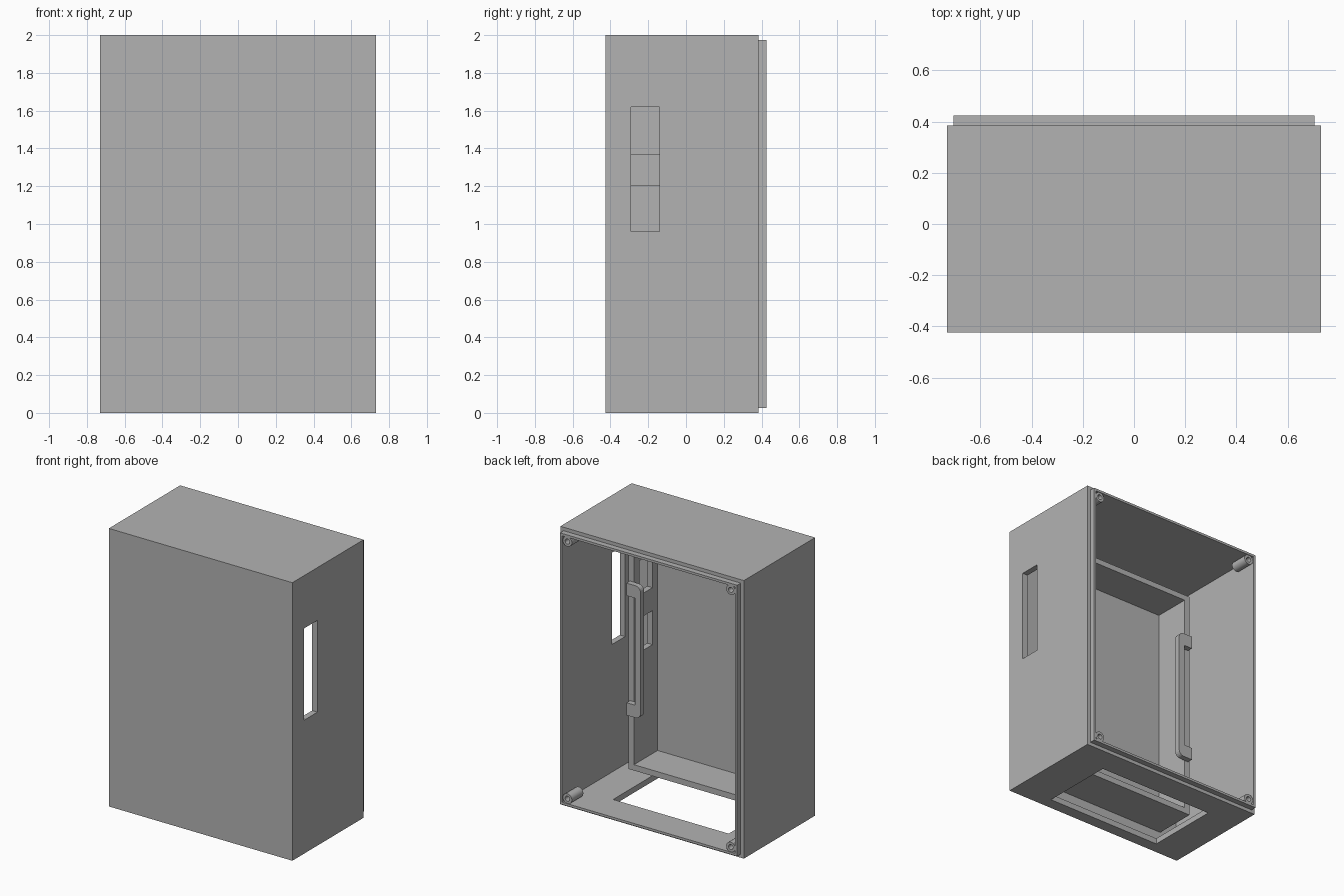
import bpy, bmesh, math

if "Cube" in bpy.data.objects:
    bpy.data.objects.remove(bpy.data.objects["Cube"])

grey = bpy.data.materials.new("light_grey")
grey.use_nodes = True
COLOUR = (0.45, 0.45, 0.45, 1)
grey.diffuse_color = COLOUR
grey.node_tree.nodes["Principled BSDF"].inputs["Base Color"].default_value = COLOUR


def finish(name, bm):
    bmesh.ops.recalc_face_normals(bm, faces=bm.faces)
    mesh = bpy.data.meshes.new(name)
    bm.to_mesh(mesh)
    bm.free()
    mesh.materials.append(grey)
    ob = bpy.data.objects.new(name, mesh)
    bpy.context.collection.objects.link(ob)
    return ob


def box(name, x, y, z):
    """Box from (low, high) ranges on each axis."""
    bm = bmesh.new()
    bmesh.ops.create_cube(bm, size=1)
    for v in bm.verts:
        v.co = [r[0] if c < 0 else r[1] for c, r in zip(v.co, (x, y, z))]
    return finish(name, bm)


def cylinder(name, radius, x, y, z):
    bm = bmesh.new()
    bmesh.ops.create_cone(bm, cap_ends=True, segments=24, radius1=radius,
                          radius2=radius, depth=y[1] - y[0])
    ob = finish(name, bm)
    ob.rotation_euler.x = math.pi / 2
    ob.location = (x, (y[0] + y[1]) / 2, z)
    return ob


def boolean(ob, other, operation="DIFFERENCE"):
    """Apply a boolean and drop the helper."""
    bpy.context.view_layer.update()
    bpy.context.view_layer.objects.active = ob
    mod = ob.modifiers.new("boolean", "BOOLEAN")
    mod.operation, mod.solver, mod.object = operation, "EXACT", other
    bpy.ops.object.modifier_apply(modifier=mod.name)
    bpy.data.objects.remove(other)


# Outer shell, open at the back, with a stepped rim
shell = box("enclosure_shell", (-0.73, 0.73), (-0.425, 0.385), (0, 2))
boolean(shell, box("rim", (-0.705, 0.705), (0.3, 0.425), (0.025, 1.975)), "UNION")
boolean(shell, box("cavity", (-0.688, 0.688), (-0.385, 0.6), (0.042, 1.958)))
# Side slot and floor opening
boolean(shell, box("slot", (0.6, 0.8), (-0.29, -0.14), (0.96, 1.62)))
boolean(shell, box("floor_opening", (-0.48, 0.44), (-0.34, 0.2), (-0.1, 0.1)))

# Inner tray standing on the front wall, with two windows behind the slot
tray = box("inner_tray", (-0.552, 0.512), (-0.385, -0.08), (0.135, 1.82))
boolean(tray, box("tray_hollow", (-0.51, 0.47), (-0.348, 0), (0.177, 1.78)))
for low, high in ((0.96, 1.205), (1.37, 1.62)):
    boolean(tray, box("window", (0.4, 0.6), (-0.29, -0.14), (low, high)))

# Screw bosses in the back corners
for side in (-1, 1):
    for level, z in (("lower", 0.075), ("upper", 1.925)):
        boss = cylinder(f"{level}_screw_boss", 0.036, side * 0.65, (0.29, 0.42), z)
        boolean(boss, cylinder("hole", 0.018, side * 0.65, (0.34, 0.5), z))
        bpy.context.view_layer.objects.active = boss
        bpy.ops.object.select_all(action="DESELECT")
        boss.select_set(True)
        bpy.ops.object.shade_smooth_by_angle()

# Pull handles on the tray edges, bent inwards with rounded outer corners
REACH, BAR, FOOT, ROUND = 0.112, 0.045, 0.09, 0.04
LOW, HIGH = 0.54, 1.49
for name, edge, inward in (("left_handle", 0.502, -1), ("right_handle", -0.54, 1)):
    arc = [i * math.pi / 10 for i in range(6)]
    inner = REACH - BAR
    outline = [(0, LOW)]
    outline += [(REACH - ROUND + ROUND * math.sin(a), LOW + ROUND - ROUND * math.cos(a)) for a in arc]
    outline += [(REACH - ROUND + ROUND * math.cos(a), HIGH - ROUND + ROUND * math.sin(a)) for a in arc]
    outline += [(0, HIGH), (0, HIGH - FOOT), (inner, HIGH - FOOT), (inner, LOW + FOOT), (0, LOW + FOOT)]
    bm = bmesh.new()
    face = bm.faces.new([bm.verts.new((edge + inward * u, -0.08, z)) for u, z in outline])
    grown = bmesh.ops.extrude_face_region(bm, geom=[face])["geom"]
    bmesh.ops.translate(bm, vec=(0, 0.04, 0),
                        verts=[g for g in grown if isinstance(g, bmesh.types.BMVert)])
    finish(name, bm)
